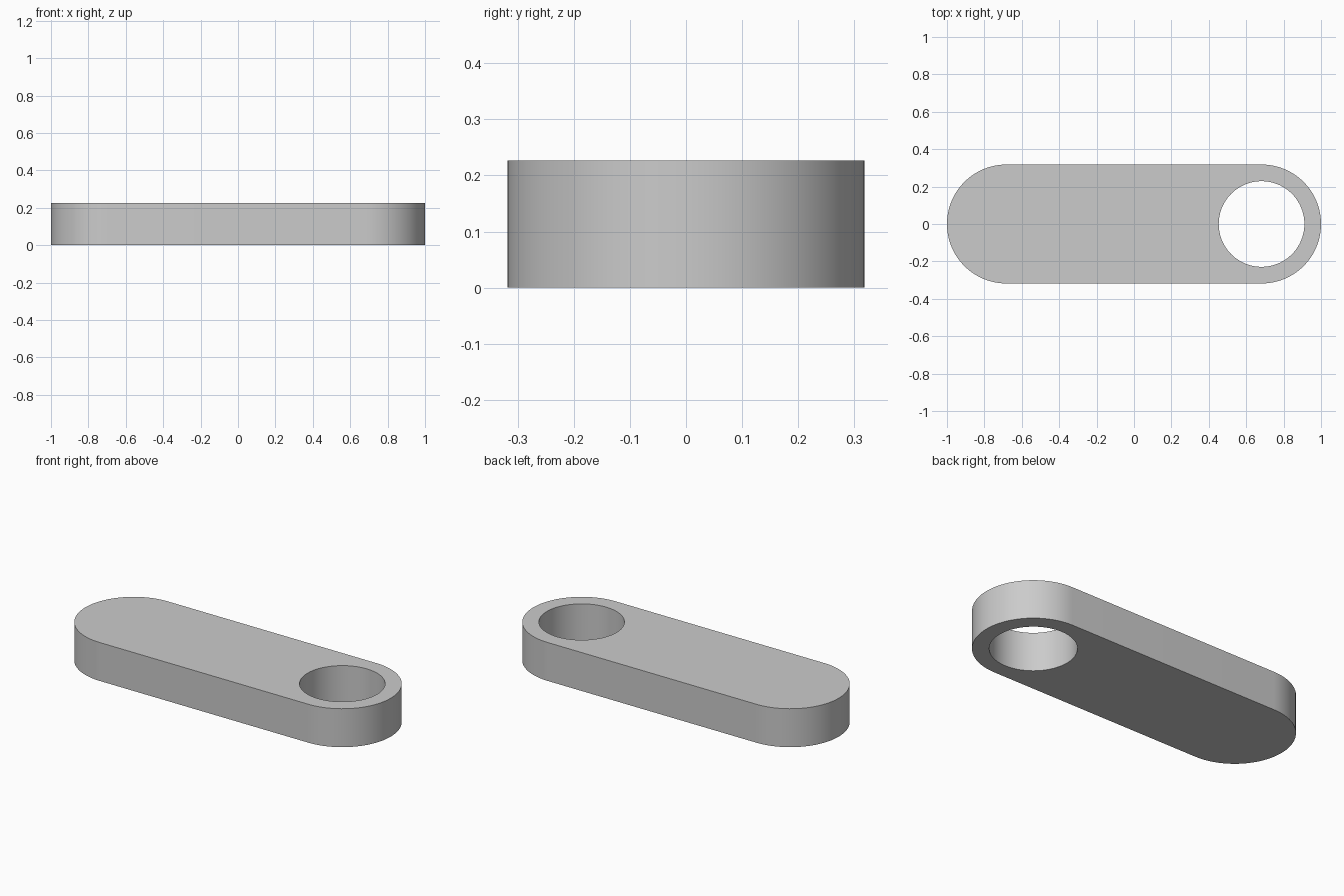
import bpy, bmesh, math

if "Cube" in bpy.data.objects:
    bpy.data.objects.remove(bpy.data.objects["Cube"])

RADIUS, HEIGHT, HOLE_RADIUS = 0.318, 0.227, 0.229
CENTRE = 1.0 - RADIUS
SEGMENTS = 48


def arc(cx, start):
    """Half circle of outline points, counter-clockwise from the start angle."""
    return [(cx + RADIUS * math.cos(start + math.pi * i / SEGMENTS),
             RADIUS * math.sin(start + math.pi * i / SEGMENTS), 0)
            for i in range(SEGMENTS + 1)]


# Link plate: rounded-end outline, extruded upwards
bm = bmesh.new()
outline = arc(CENTRE, -math.pi / 2) + arc(-CENTRE, math.pi / 2)
face = bm.faces.new([bm.verts.new(p) for p in outline])
top = bmesh.ops.extrude_face_region(bm, geom=[face], use_keep_orig=True)
bmesh.ops.translate(bm, vec=(0, 0, HEIGHT),
                    verts=[v for v in top["geom"] if isinstance(v, bmesh.types.BMVert)])
bmesh.ops.recalc_face_normals(bm, faces=bm.faces)
mesh = bpy.data.meshes.new("link_plate")
bm.to_mesh(mesh)
bm.free()
plate = bpy.data.objects.new("link_plate", mesh)
bpy.context.collection.objects.link(plate)

# Through hole, concentric with the right end
bpy.ops.mesh.primitive_cylinder_add(vertices=96, radius=HOLE_RADIUS, depth=HEIGHT * 3,
                                    location=(CENTRE, 0, HEIGHT / 2))
cutter = bpy.context.object
cutter.name = "hole_cutter"
cutter.hide_render = True

hole = plate.modifiers.new("hole", 'BOOLEAN')
hole.operation = 'DIFFERENCE'
hole.solver = 'EXACT'
hole.object = cutter

bpy.ops.object.select_all(action='DESELECT')
plate.select_set(True)
bpy.context.view_layer.objects.active = plate
bpy.ops.object.modifier_apply(modifier=hole.name)
bpy.data.objects.remove(cutter)
bpy.ops.object.shade_smooth_by_angle(angle=math.radians(30))
